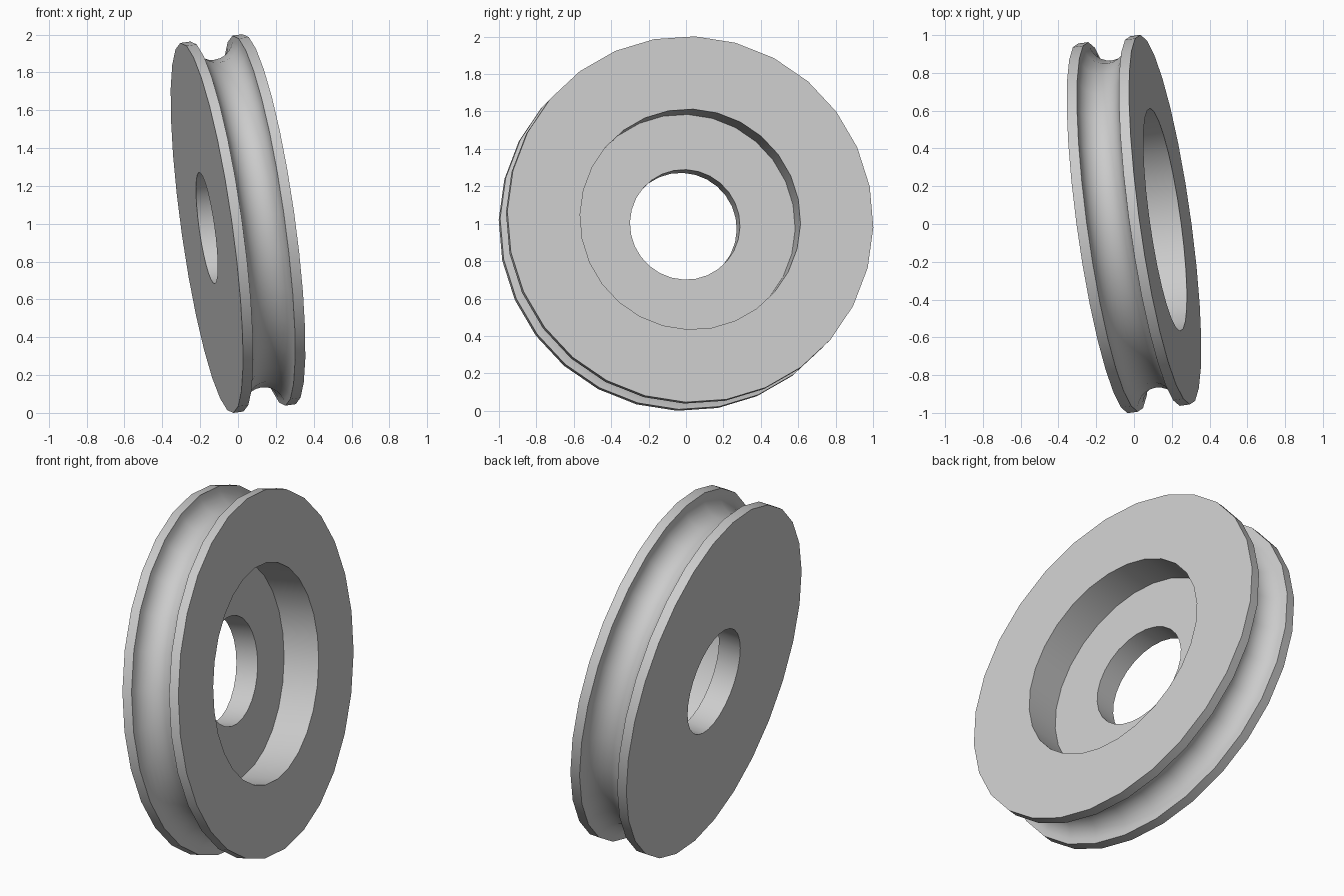
import bpy
import bmesh
from math import radians, pi, cos, sin
from mathutils import Vector, Matrix

default = bpy.data.objects.get("Cube")
if default:
    bpy.data.objects.remove(default, do_unlink=True)

SIDES = 28
RIM = 0.988          # outer radius
HALF = 0.168         # half the width
GROOVE = 0.113       # groove radius
BORE, RECESS, FLOOR = 0.297, 0.595, -0.04

# One plain grey for the whole wheel
grey = bpy.data.materials.new("light grey")
grey.use_nodes = True
colour = (0.6, 0.6, 0.6, 1)
grey.diffuse_color = colour
grey.node_tree.nodes["Principled BSDF"].inputs["Base Color"].default_value = colour

# Cross-section as (distance along axle, radius): bore, recess, rims and round groove
steps = 12
groove = [(GROOVE * cos(pi * i / steps), RIM - GROOVE * sin(pi * i / steps))
          for i in range(steps + 1)]
profile = [(-HALF, BORE), (FLOOR, BORE), (FLOOR, RECESS), (HALF, RECESS),
           (HALF, RIM), *groove, (-HALF, RIM)]

# Revolve the closed cross-section around the x axis
bm = bmesh.new()
loop = [bm.verts.new((x, r, 0)) for x, r in profile]
edges = [bm.edges.new((a, b)) for a, b in zip(loop, loop[1:] + loop[:1])]
bmesh.ops.spin(bm, geom=loop + edges, cent=(0, 0, 0), axis=(1, 0, 0),
               angle=2 * pi, steps=SIDES, use_merge=True)
bmesh.ops.remove_doubles(bm, verts=bm.verts, dist=0.0001)
bmesh.ops.recalc_face_normals(bm, faces=bm.faces)

# Tilt the axle and lift the wheel onto the ground
axle = Vector((0.98, 0.137, 0.137)).normalized()
tilt = Vector((1, 0, 0)).rotation_difference(axle).to_matrix().to_4x4()
roll = Matrix.Rotation(radians(-2), 4, "X")
bm.transform(tilt @ roll)
bm.transform(Matrix.Translation((0, 0, -min(v.co.z for v in bm.verts))))

mesh = bpy.data.meshes.new("pulley_wheel")
bm.to_mesh(mesh)
bm.free()
mesh.materials.append(grey)
wheel = bpy.data.objects.new("pulley_wheel", mesh)
bpy.context.collection.objects.link(wheel)

# Smooth the round walls, keep the rims sharp
bpy.ops.object.select_all(action="DESELECT")
wheel.select_set(True)
bpy.context.view_layer.objects.active = wheel
bpy.ops.object.shade_smooth_by_angle(angle=radians(30))
